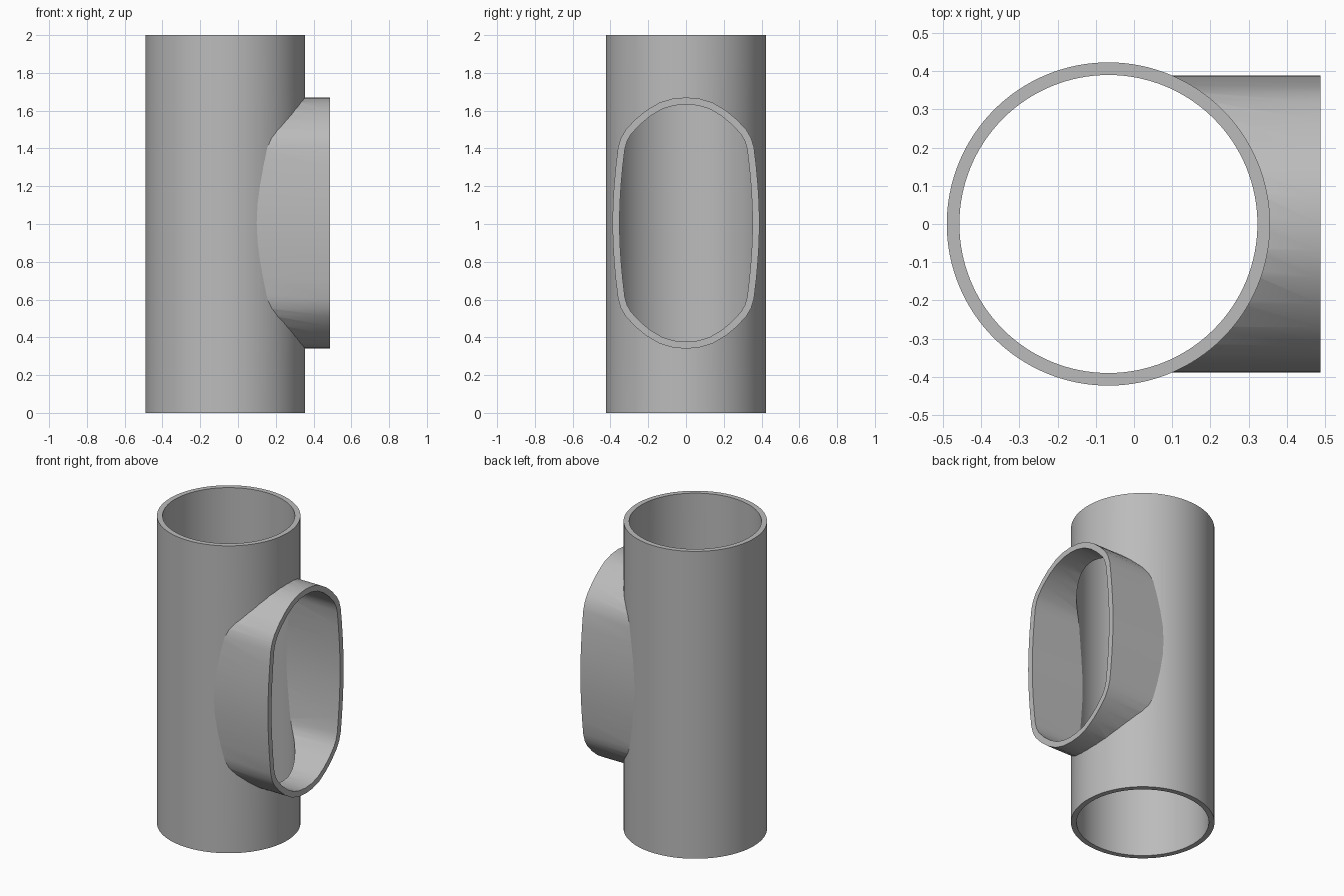
import bpy
import bmesh
import math
from mathutils import Vector, Matrix

cube = bpy.data.objects.get("Cube")
if cube:
    bpy.data.objects.remove(cube, do_unlink=True)

HEIGHT = 2.0
PIPE_X = -0.067
OUTER_R, INNER_R = 0.423, 0.39
SLEEVE_END, SLEEVE_Z, WALL = 0.488, 1.005, 0.037

grey = bpy.data.materials.new("pipe grey")
grey.use_nodes = True
colour = (0.5, 0.5, 0.5, 1)
grey.diffuse_color = colour
grey.node_tree.nodes["Principled BSDF"].inputs["Base Color"].default_value = colour


def make_object(name, bm):
    bmesh.ops.recalc_face_normals(bm, faces=bm.faces)
    mesh = bpy.data.meshes.new(name)
    bm.to_mesh(mesh)
    bm.free()
    mesh.materials.append(grey)
    obj = bpy.data.objects.new(name, mesh)
    bpy.context.collection.objects.link(obj)
    return obj


def cylinder(name, radius, z0, z1):
    bm = bmesh.new()
    bmesh.ops.create_cone(bm, cap_ends=True, segments=128, radius1=radius, radius2=radius,
                          depth=z1 - z0,
                          matrix=Matrix.Translation((PIPE_X, 0, (z0 + z1) / 2)))
    return make_object(name, bm)


def prism(name, outline, x0, x1):
    """Extrude a closed (y, z) outline along x."""
    bm = bmesh.new()
    face = bm.faces.new([bm.verts.new((x0, p.x, SLEEVE_Z + p.y)) for p in outline])
    extruded = bmesh.ops.extrude_face_region(bm, geom=[face])["geom"]
    verts = [v for v in extruded if isinstance(v, bmesh.types.BMVert)]
    bmesh.ops.translate(bm, verts=verts, vec=(x1 - x0, 0, 0))
    return make_object(name, bm)


def inset(outline, d):
    """Move a clockwise outline inwards by d."""
    result = []
    for i, p in enumerate(outline):
        t = (outline[(i + 1) % len(outline)] - outline[i - 1]).normalized()
        result.append(p + Vector((t.y, -t.x)) * d)
    return result


def combine(target, tool, operation):
    mod = target.modifiers.new(operation.title(), 'BOOLEAN')
    mod.operation = operation
    mod.solver = 'EXACT'
    mod.object = tool
    bpy.ops.object.modifier_apply(modifier=mod.name)
    bpy.data.objects.remove(tool, do_unlink=True)


# Sleeve outline: one quarter, mirrored twice
quarter = [Vector(p) for p in (
    (0, .665), (.07, .659), (.14, .638), (.21, .597), (.27, .547), (.32, .493),
    (.345, .45), (.36, .4), (.372, .3), (.381, .2), (.387, .1), (.389, 0))]
right_half = quarter + [Vector((p.x, -p.y)) for p in quarter[-2::-1]]
outline = right_half + [Vector((-p.x, p.y)) for p in right_half[-2:0:-1]]

# Pipe body with the branch sleeve joined on
pipe = cylinder("pipe_with_side_sleeve", OUTER_R, 0, HEIGHT)
bpy.context.view_layer.objects.active = pipe
pipe.select_set(True)
combine(pipe, prism("sleeve", outline, 0, SLEEVE_END), 'UNION')

# Hollow out the main bore, then the side opening
combine(pipe, cylinder("bore", INNER_R, -0.1, HEIGHT + 0.1), 'DIFFERENCE')
combine(pipe, prism("side_opening", inset(outline, WALL), 0, SLEEVE_END + 0.1), 'DIFFERENCE')

# Smooth walls, sharp rims
bpy.ops.object.shade_smooth_by_angle(angle=math.radians(22))
